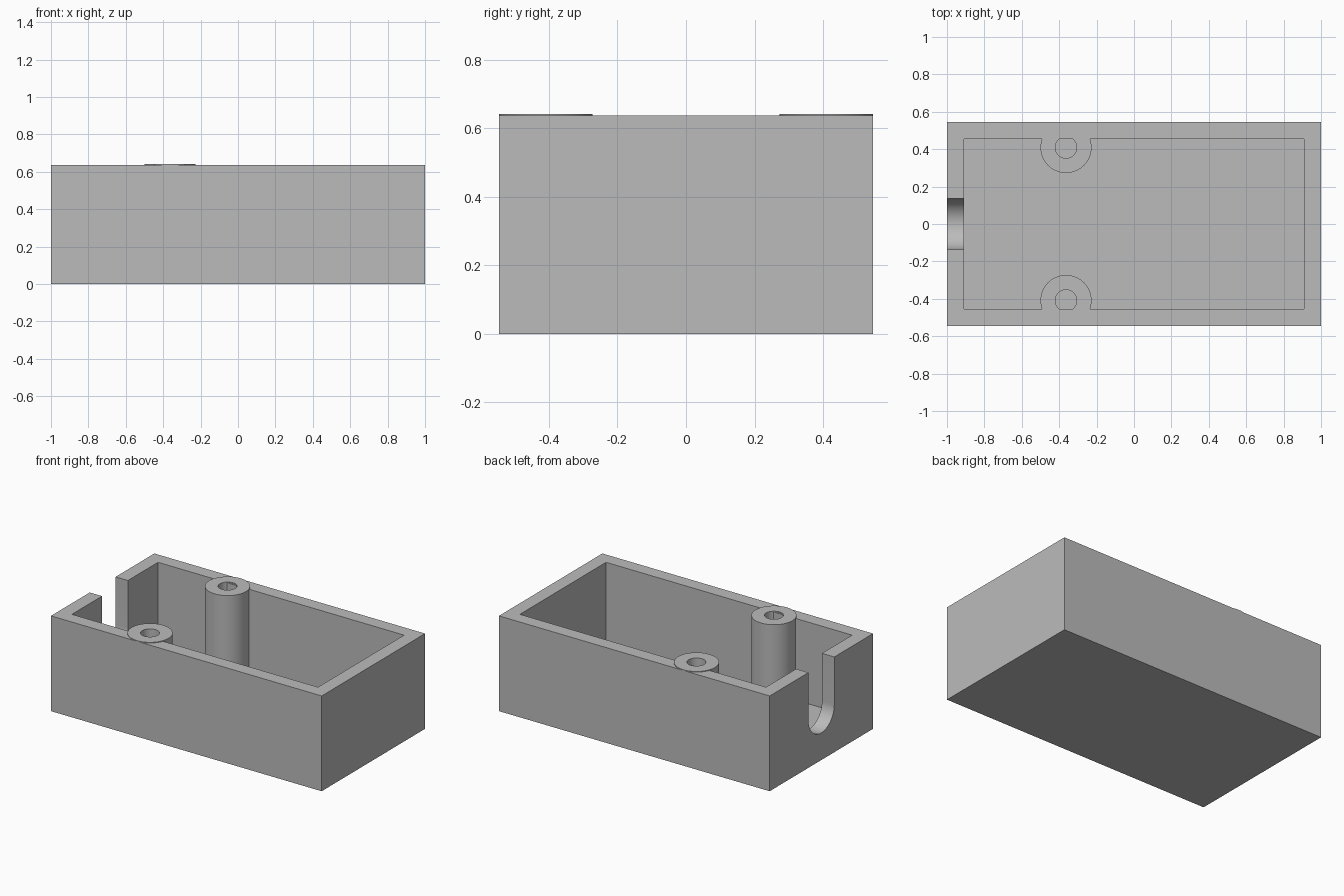
import bpy, bmesh
from math import pi, sin, cos, radians
from mathutils import Matrix, Vector

U = 1 / 11                      # one wall thickness
LENGTH, WIDTH, HEIGHT = 22 * U, 12 * U, 7 * U

cube = bpy.data.objects.get("Cube")
if cube:
    bpy.data.objects.remove(cube, do_unlink=True)

grey = bpy.data.materials.new("plain grey")
grey.use_nodes = True
colour = (0.5, 0.5, 0.5, 1)
grey.diffuse_color = colour
grey.node_tree.nodes["Principled BSDF"].inputs["Base Color"].default_value = colour


def add_object(name, bm):
    bmesh.ops.recalc_face_normals(bm, faces=bm.faces)
    mesh = bpy.data.meshes.new(name)
    bm.to_mesh(mesh)
    bm.free()
    mesh.materials.append(grey)
    obj = bpy.data.objects.new(name, mesh)
    bpy.context.collection.objects.link(obj)
    return obj


def block(name, size, z_low):
    bm = bmesh.new()
    bmesh.ops.create_cube(bm, size=1)
    bmesh.ops.scale(bm, vec=size, verts=bm.verts)
    bmesh.ops.translate(bm, vec=(0, 0, z_low + size[2] / 2), verts=bm.verts)
    return add_object(name, bm)


def select_only(obj):
    bpy.ops.object.select_all(action="DESELECT")
    obj.select_set(True)
    bpy.context.view_layer.objects.active = obj


def cut(target, cutter):
    mod = target.modifiers.new("cut", "BOOLEAN")
    mod.operation = "DIFFERENCE"
    mod.solver = "EXACT"
    mod.object = cutter
    select_only(target)
    bpy.ops.object.modifier_apply(modifier=mod.name)
    bpy.data.objects.remove(cutter, do_unlink=True)


def smooth(obj):
    select_only(obj)
    bpy.ops.object.shade_smooth_by_angle(angle=radians(30))


def slot_cutter():
    # U-shaped profile, round below and open at the top
    r, centre, x = 1.5 * U, 3.5 * U, -12 * U
    steps = 32
    points = [(x, -r * cos(pi * i / steps), centre - r * sin(pi * i / steps))
              for i in range(steps + 1)]
    points += [(x, r, HEIGHT + U), (x, -r, HEIGHT + U)]
    bm = bmesh.new()
    face = bm.faces.new([bm.verts.new(p) for p in points])
    new = bmesh.ops.extrude_face_region(bm, geom=[face])["geom"]
    moved = [v for v in new if isinstance(v, bmesh.types.BMVert)]
    bmesh.ops.translate(bm, vec=(2.5 * U, 0, 0), verts=moved)
    return add_object("slot_cutter", bm)


def screw_post(name, side):
    # Tube turned from a rectangular section, partly sunk in the side wall
    outer, inner = 1.5 * U, 0.63 * U
    low, high = 0.6 * U, HEIGHT + 0.05 * U
    section = [(inner, low), (outer, low), (outer, high), (inner, high)]
    bm = bmesh.new()
    verts = [bm.verts.new((r, 0, z)) for r, z in section]
    edges = [bm.edges.new((verts[i], verts[(i + 1) % 4])) for i in range(4)]
    bmesh.ops.spin(bm, geom=verts + edges, cent=(0, 0, 0), axis=(0, 0, 1),
                   angle=2 * pi, steps=64, use_merge=True)
    bmesh.ops.remove_doubles(bm, verts=bm.verts, dist=0.0001)
    bmesh.ops.translate(bm, vec=(-4 * U, side * 4.5 * U, 0), verts=bm.verts)
    smooth(add_object(name, bm))


# Open-topped case with a cable slot in its right end
case = block("case", (LENGTH, WIDTH, HEIGHT), 0)
cut(case, block("cavity_cutter", (LENGTH - 2 * U, WIDTH - 2 * U, HEIGHT), U))
cut(case, slot_cutter())
smooth(case)

# Screw posts along the two long walls
screw_post("front_post", -1)
screw_post("back_post", 1)
